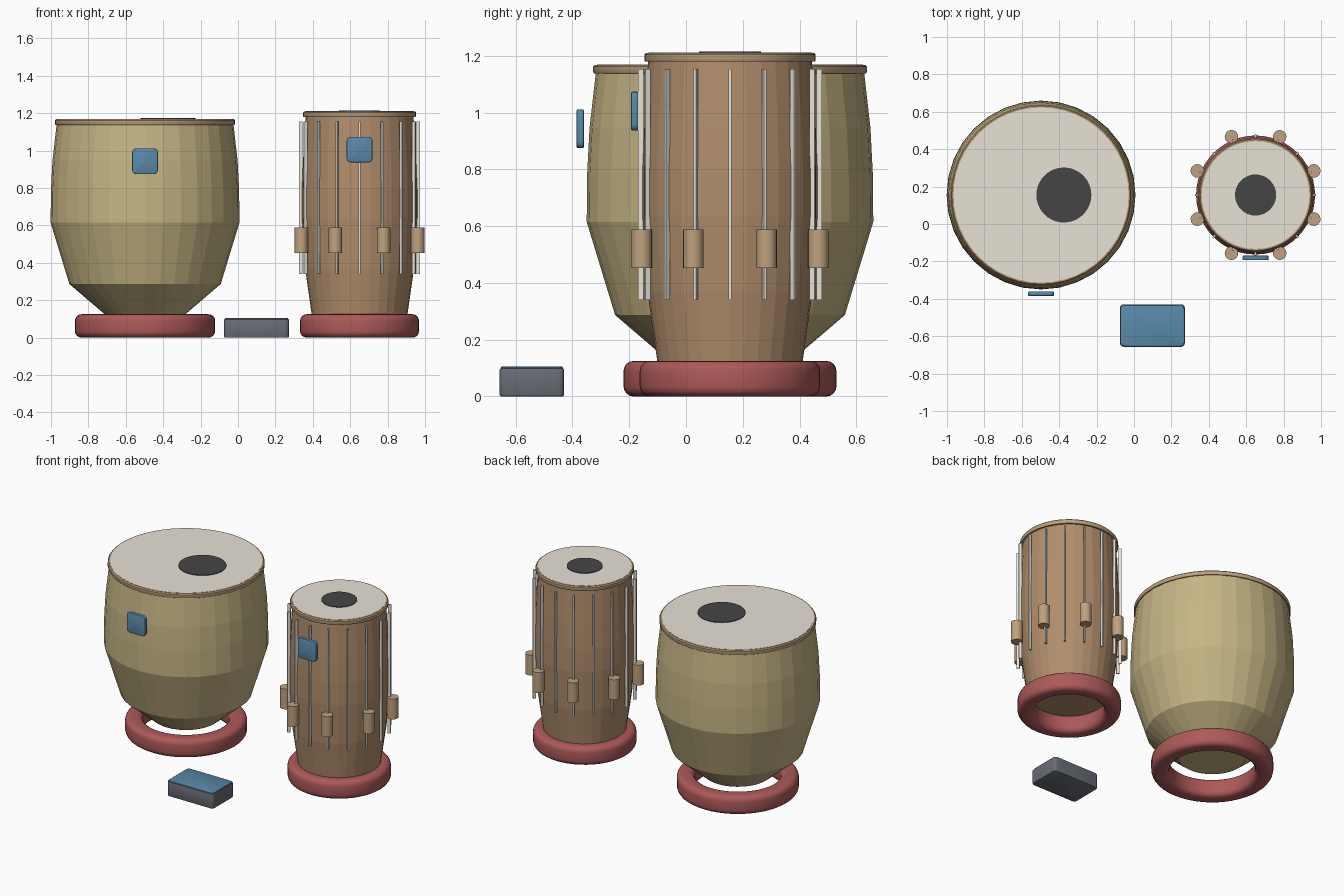
import bpy, bmesh
from math import sin, cos, pi

if "Cube" in bpy.data.objects:
    bpy.data.objects.remove(bpy.data.objects["Cube"])


def material(name, rgb):
    m = bpy.data.materials.new(name)
    m.diffuse_color = (*rgb, 1)
    m.use_nodes = True
    m.node_tree.nodes["Principled BSDF"].inputs["Base Color"].default_value = m.diffuse_color
    return m


BRASS = material("brass", (0.56, 0.46, 0.23))
WOOD = material("wood", (0.44, 0.27, 0.15))
PEG = material("peg_wood", (0.52, 0.36, 0.21))
SKIN = material("skin", (0.80, 0.76, 0.67))
PATCH = material("patch", (0.06, 0.06, 0.06))
RED = material("red_cloth", (0.42, 0.10, 0.10))
CREAM = material("cream", (0.80, 0.77, 0.70))
BLUE = material("blue", (0.10, 0.25, 0.40))
GREY = material("grey", (0.14, 0.15, 0.18))


def finish(name, bm, mat, loc, smooth=None):
    bmesh.ops.recalc_face_normals(bm, faces=bm.faces)
    me = bpy.data.meshes.new(name)
    bm.to_mesh(me)
    bm.free()
    me.materials.append(mat)
    ob = bpy.data.objects.new(name, me)
    bpy.context.collection.objects.link(ob)
    ob.location = loc
    if smooth:
        bpy.ops.object.select_all(action='DESELECT')
        ob.select_set(True)
        bpy.context.view_layer.objects.active = ob
        bpy.ops.object.shade_smooth_by_angle(angle=smooth)
    return ob


def lathe(name, profile, sides, mat, loc, closed=False, smooth=None):
    """Spin (radius, z) points; closed makes a ring, otherwise the ends are capped."""
    bm = bmesh.new()
    rings = [[bm.verts.new((r * cos(2 * pi * i / sides), r * sin(2 * pi * i / sides), z))
              for i in range(sides)] for r, z in profile]
    pairs = list(zip(rings, rings[1:]))
    if closed:
        pairs.append((rings[-1], rings[0]))
    else:
        bm.faces.new(rings[0])
        bm.faces.new(rings[-1])
    for a, b in pairs:
        for i in range(sides):
            j = (i + 1) % sides
            bm.faces.new((a[i], a[j], b[j], b[i]))
    return finish(name, bm, mat, loc, smooth)


def box(name, size, loc, mat, axis=None, corner=0.0, edge=0.0, turn=0.0):
    """Box with rounded corners along one axis and a small bevel on the rest."""
    bm = bmesh.new()
    bmesh.ops.create_cube(bm, size=1)
    bmesh.ops.scale(bm, vec=size, verts=bm.verts)
    if axis is not None:
        es = [e for e in bm.edges
              if abs((e.verts[0].co - e.verts[1].co).normalized()[axis]) > 0.9]
        bmesh.ops.bevel(bm, geom=es, offset=corner, segments=4, profile=0.5, affect='EDGES')
        bm.normal_update()
        es = [e for e in bm.edges if e.calc_face_angle(0) > 1.2]
        bmesh.ops.bevel(bm, geom=es, offset=edge, segments=2, profile=0.5, affect='EDGES')
    ob = finish(name, bm, mat, loc, 0.6 if axis is not None else None)
    ob.rotation_euler.z = turn
    return ob


def cushion_ring(name, inner, outer, loc):
    """Ring with a rounded-rectangle section."""
    z0, z1, c = 0.0, 0.125, 0.035
    pts = []
    for cx, cz, a0 in ((outer - c, z1 - c, 0), (inner + c, z1 - c, 1),
                       (inner + c, z0 + c, 2), (outer - c, z0 + c, 3)):
        for k in range(5):
            a = (a0 + k / 4) * pi / 2
            pts.append((cx + c * cos(a), cz + c * sin(a)))
    lathe(name, pts, 48, RED, loc, closed=True, smooth=0.7)


def drum_top(prefix, r, z, loc, patch_r, patch_dx):
    """Rim hoop, skin and dark patch; z is the top of the hoop."""
    lathe(prefix + "_rim", [(r - 0.02, z - 0.03), (r - 0.003, z - 0.03), (r, z - 0.025),
                            (r, z - 0.006), (r - 0.006, z), (r - 0.02, z)],
          48, PEG, loc, closed=True, smooth=0.6)
    lathe(prefix + "_skin", [(r - 0.014, z - 0.02), (r - 0.014, z + 0.001)], 48, SKIN, loc)
    lathe(prefix + "_patch", [(patch_r, z - 0.005), (patch_r, z + 0.005)], 40, PATCH,
          (loc[0] + patch_dx, loc[1], 0))


# Large metal drum
big = (-0.497, 0.155, 0)
lathe("large_drum_body", [(0.21, 0.12), (0.405, 0.287), (0.505, 0.615), (0.503, 0.79),
                          (0.495, 0.945), (0.472, 1.148)], 32, BRASS, big)
drum_top("large_drum", 0.482, 1.168, big, 0.147, 0.122)
cushion_ring("large_cushion_ring", 0.264, 0.375, big)

# Small wooden drum
small = (0.65, 0.155, 0)
lathe("small_drum_body", [(0.255, 0.115), (0.291, 0.37), (0.309, 0.64), (0.309, 0.79),
                          (0.302, 0.95), (0.288, 1.19)], 32, WOOD, small)
drum_top("small_drum", 0.302, 1.21, small, 0.11, 0)
cushion_ring("small_cushion_ring", 0.215, 0.318, small)

# Tension straps and tuning pegs round the small drum
for i in range(16):
    a = 2 * pi * i / 16
    box(f"strap_{i + 1}", (0.019, 0.009, 0.815),
        (small[0] + 0.314 * cos(a), small[1] + 0.314 * sin(a), 0.747), CREAM, turn=a)
for i in range(8):
    a = 2 * pi * (i + 0.5) / 8
    lathe(f"tuning_peg_{i + 1}", [(0.036, 0.452), (0.036, 0.589)], 20, PEG,
          (small[0] + 0.337 * cos(a), small[1] + 0.337 * sin(a), 0), smooth=0.6)

# Clip-on pads at the front of each drum
box("large_drum_pad", (0.138, 0.025, 0.137), (-0.497, -0.3725, 0.943), BLUE, 1, 0.022, 0.005)
box("small_drum_pad", (0.138, 0.025, 0.137), (0.65, -0.181, 1.005), BLUE, 1, 0.022, 0.005)

# Control box with a blue top plate
box("control_box", (0.347, 0.227, 0.1), (0.0985, -0.543, 0.05), GREY, 2, 0.02, 0.006)
box("control_box_plate", (0.338, 0.218, 0.012), (0.0985, -0.543, 0.099), BLUE, 2, 0.02, 0.003)
